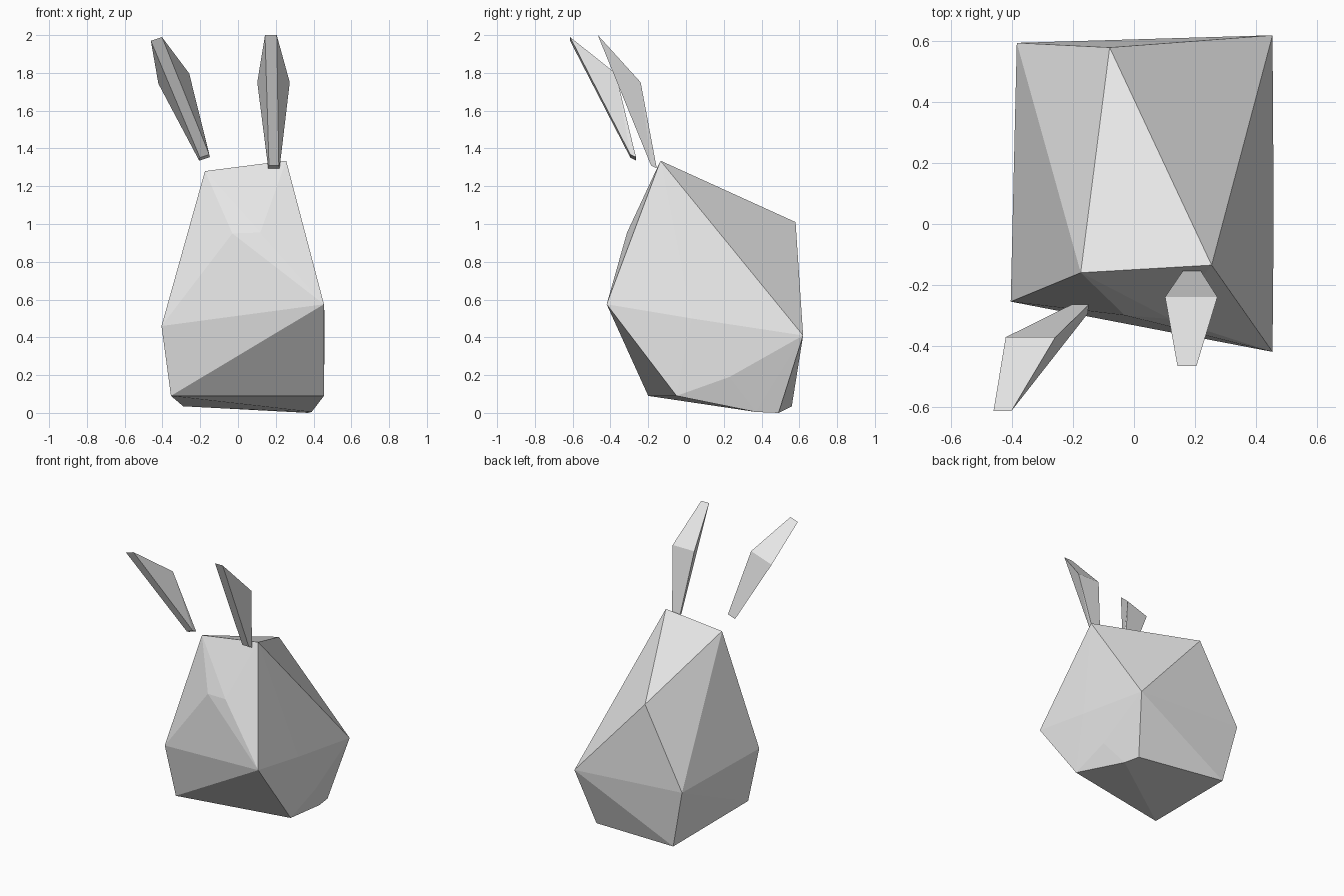
import bpy
import bmesh
from mathutils import Vector

default_cube = bpy.data.objects.get("Cube")
if default_cube:
    bpy.data.objects.remove(default_cube, do_unlink=True)


def make_material(name, colour):
    material = bpy.data.materials.new(name)
    material.use_nodes = True
    material.diffuse_color = colour
    shader = material.node_tree.nodes["Principled BSDF"]
    shader.inputs["Base Color"].default_value = colour
    return material


light_grey = make_material("light_grey", (0.8, 0.8, 0.8, 1))


def faceted_solid(name, corners):
    """Wrap a flat-shaded solid around its corner points."""
    bm = bmesh.new()
    for corner in corners:
        bm.verts.new(corner)
    result = bmesh.ops.convex_hull(bm, input=bm.verts[:])
    loose = {v for v in result["geom_interior"] + result["geom_unused"]
             if isinstance(v, bmesh.types.BMVert)}
    bmesh.ops.delete(bm, geom=list(loose), context="VERTS")
    bmesh.ops.recalc_face_normals(bm, faces=bm.faces[:])
    mesh = bpy.data.meshes.new(name)
    bm.to_mesh(mesh)
    bm.free()
    mesh.materials.append(light_grey)
    solid = bpy.data.objects.new(name, mesh)
    bpy.context.collection.objects.link(solid)
    return solid


def ear(name, base, middle, tip, across):
    """Narrow front strip, wide bend at the back, narrow tip."""
    across = Vector(across).normalized()
    base_front = Vector(base) + Vector((0, -0.03, 0.015))
    rows = [(base, 0.03), (base_front, 0.026), (middle, 0.086), (tip, 0.031)]
    corners = [Vector(centre) + across * half_width * side
               for centre, half_width in rows for side in (-1, 1)]
    return faceted_solid(name, corners)


# Body: faceted boulder shape, listed by region
crown = [(0.255, -0.135, 1.335), (-0.175, -0.16, 1.28)]
brow = [(-0.03, -0.3, 0.95), (0.118, -0.312, 0.955)]
back = [(-0.08, 0.58, 1.01), (0.455, 0.62, 0.41), (-0.385, 0.595, 0.46)]
belly = [(-0.405, -0.255, 0.46), (0.455, -0.42, 0.575)]
left_flank = [(0.459, 0.03, 0.5), (0.455, 0.23, 0.19)]
underside = [(-0.355, -0.2, 0.09), (0.455, -0.05, 0.09),
             (0.39, 0.37, 0.005), (0.37, 0.49, 0), (-0.29, 0.56, 0.035)]
faceted_solid("body", crown + brow + back + belly + left_flank + underside)

# Ears: one upright, one leaning outward
ear("left_ear", (0.19, -0.155, 1.295), (0.188, -0.24, 1.75),
    (0.174, -0.467, 2), (1, 0, 0))
ear("right_ear", (-0.177, -0.265, 1.345), (-0.34, -0.372, 1.77),
    (-0.432, -0.614, 1.98), (3, 0, 1))
